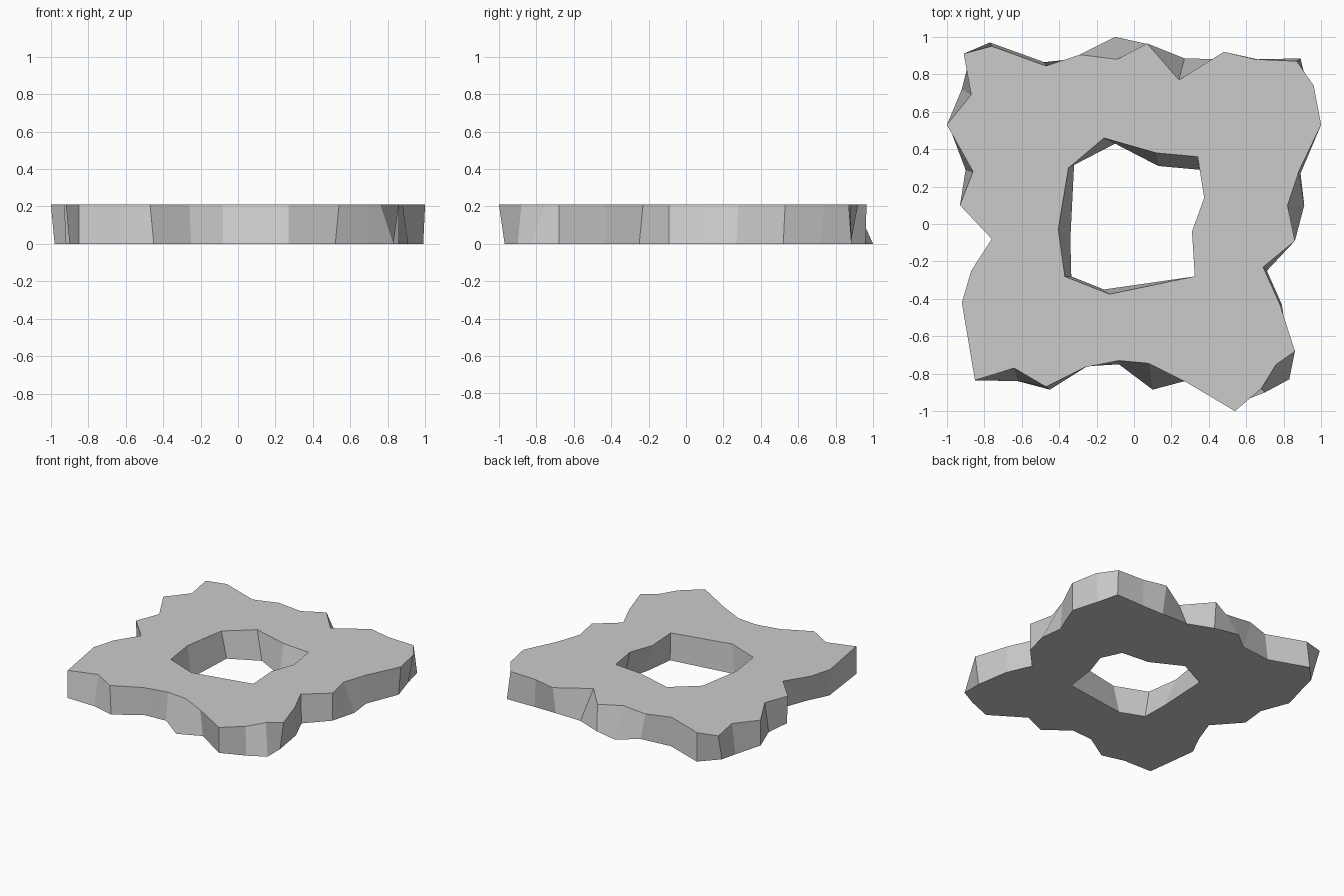
import bpy, bmesh

HEIGHT = 0.21

# Ragged outer rim: matching points on the top and bottom faces
rim_top = [
    (-.91, .91), (-.76, .95), (-.47, .845), (-.29, .905), (-.09, .88), (.07, .965),
    (.24, .77), (.48, .92), (.65, .88), (.87, .87), (.96, .74), (1, .53), (.88, .28),
    (.82, .10), (.86, -.09), (.69, -.23), (.78, -.43), (.86, -.68), (.76, -.75),
    (.68, -.88), (.54, -1), (.27, -.84), (.08, -.745), (-.08, -.73), (-.26, -.765),
    (-.47, -.87), (-.64, -.77), (-.85, -.835), (-.92, -.42), (-.87, -.25),
    (-.76, -.08), (-.93, .10), (-.86, .28), (-1, .53), (-.87, .69)]
rim_bottom = [
    (-.89, .84), (-.77, .97), (-.48, .865), (-.24, .89), (-.10, 1), (.08, .96),
    (.27, .885), (.48, .88), (.66, .88), (.89, .885), (.93, .72), (.99, .52), (.89, .27),
    (.91, .10), (.86, -.09), (.71, -.25), (.79, -.43), (.83, -.68), (.83, -.83),
    (.70, -.90), (.52, -.97), (.27, -.81), (.10, -.885), (-.08, -.75), (-.25, -.76),
    (-.45, -.885), (-.62, -.84), (-.85, -.835), (-.90, -.44), (-.82, -.28),
    (-.75, -.09), (-.92, .10), (-.90, .29), (-.98, .50), (-.92, .72)]

# Central opening
hole_top = [(-.16, .46), (.12, .38), (.34, .36), (.375, .14), (.31, -.04),
            (.325, -.28), (-.13, -.375), (-.37, -.28), (-.405, -.03), (-.35, .30)]
hole_bottom = [(-.10, .43), (.13, .31), (.35, .29), (.42, .14), (.36, -.04),
               (.33, -.28), (-.16, -.35), (-.335, -.28), (-.34, -.08), (-.32, .32)]

bm = bmesh.new()
caps = {"top": [], "bottom": []}


def add_wall(top, bottom):
    """Loft a closed wall between two outlines, keeping the edges for the caps."""
    t = [bm.verts.new((x, y, HEIGHT)) for x, y in top]
    b = [bm.verts.new((x, y, 0)) for x, y in bottom]
    n = len(t)
    for i in range(n):
        j = (i + 1) % n
        bm.faces.new((t[i], t[j], b[j], b[i]))
        caps["top"].append(bm.edges.get((t[i], t[j])))
        caps["bottom"].append(bm.edges.get((b[i], b[j])))


add_wall(rim_top, rim_bottom)
add_wall(hole_top, hole_bottom)

# Flat top and bottom faces around the opening
for edges in caps.values():
    bmesh.ops.triangle_fill(bm, use_beauty=True, use_dissolve=False, edges=edges)
bmesh.ops.recalc_face_normals(bm, faces=bm.faces[:])

mesh = bpy.data.meshes.new("stone_slab")
bm.to_mesh(mesh)
bm.free()
bpy.context.collection.objects.link(bpy.data.objects.new("stone_slab", mesh))
